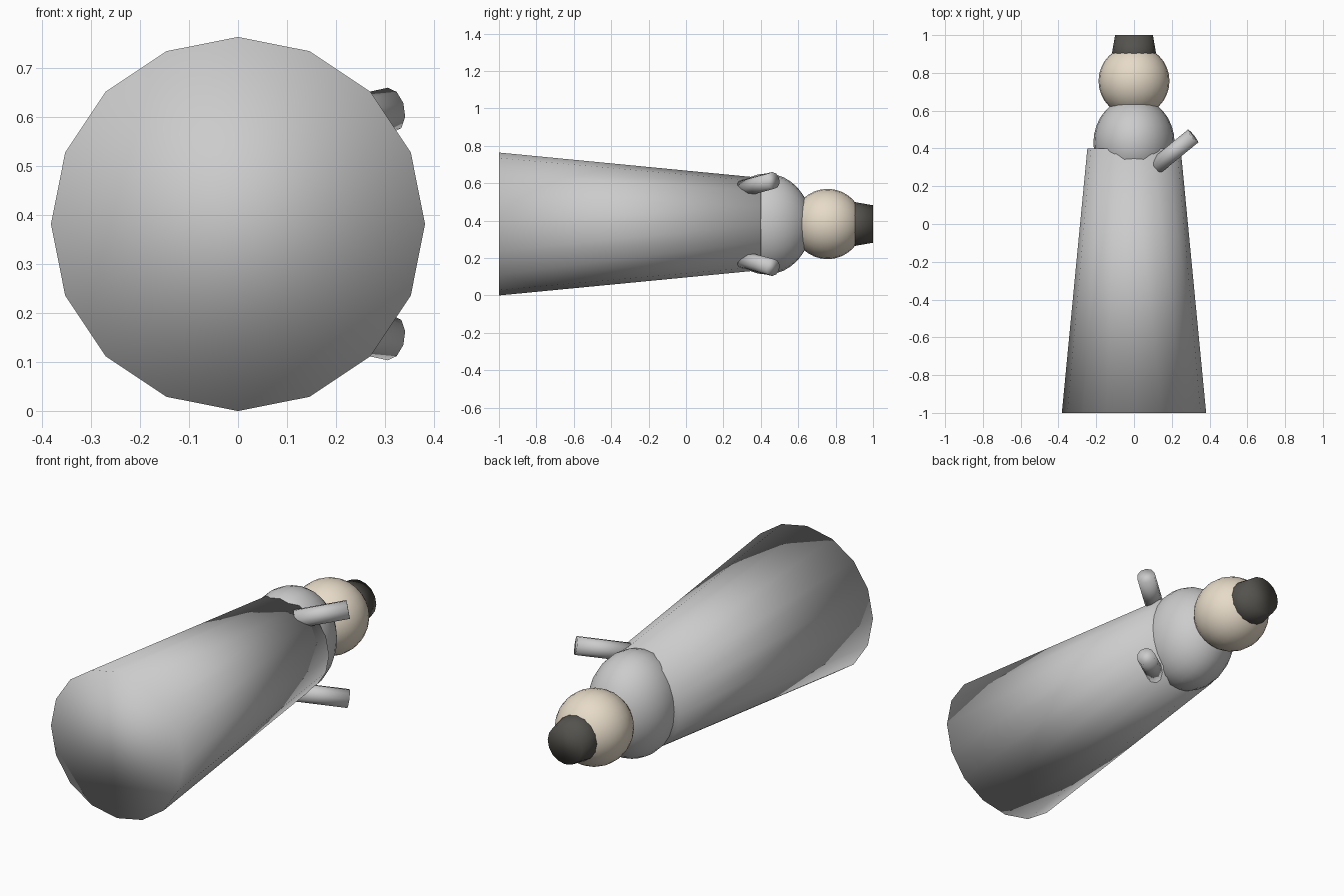
import bpy
from math import pi
from mathutils import Vector

if "Cube" in bpy.data.objects:
    bpy.data.objects.remove(bpy.data.objects["Cube"])

CZ = 0.382  # height of the body axis


def material(name, color):
    m = bpy.data.materials.new(name)
    m.diffuse_color = (*color, 1)
    m.use_nodes = True
    m.node_tree.nodes["Principled BSDF"].inputs["Base Color"].default_value = m.diffuse_color
    return m


def finish(name, mat=None):
    ob = bpy.context.object
    ob.name = name
    bpy.ops.object.shade_smooth()
    if mat:
        ob.data.materials.append(mat)
    return ob


def frustum(name, a, b, r1, r2, sides, mat=None):
    # tapered cylinder running from point a to point b
    a, b = Vector(a), Vector(b)
    d = b - a
    bpy.ops.mesh.primitive_cone_add(vertices=sides, radius1=r1, radius2=r2,
                                    depth=d.length, location=(a + b) / 2,
                                    rotation=d.to_track_quat('Z', 'Y').to_euler())
    return finish(name, mat)


def ball(name, y, size, mat=None):
    # ellipsoid on the body axis, poles along y; size is (x, y, z) radii
    bpy.ops.mesh.primitive_uv_sphere_add(segments=24, ring_count=16, radius=1,
                                         location=(0, y, CZ), rotation=(-pi / 2, 0, 0))
    bpy.context.object.scale = (size[0], size[2], size[1])
    return finish(name, mat)


skin = material("skin", (0.80, 0.71, 0.58))
dark = material("dark_cap", (0.09, 0.085, 0.075))

# long tapered robe lying along y
frustum("robe", (0, -1, CZ), (0, 0.4, CZ), 0.382, 0.247, 16)

# shoulders and head
ball("shoulders", 0.43, (0.215, 0.24, 0.27))
ball("head", 0.757, (0.188, 0.188, 0.188), skin)

# cap
frustum("cap", (0, 0.83, CZ), (0, 1, CZ), 0.13, 0.10, 16, dark)

# pair of arms, mirrored above and below the axis
for side, label in ((1, "upper"), (-1, "lower")):
    frustum(label + "_arm", (0.115, 0.305, CZ + side * 0.19),
            (0.312, 0.465, CZ + side * 0.233), 0.046, 0.046, 10)
